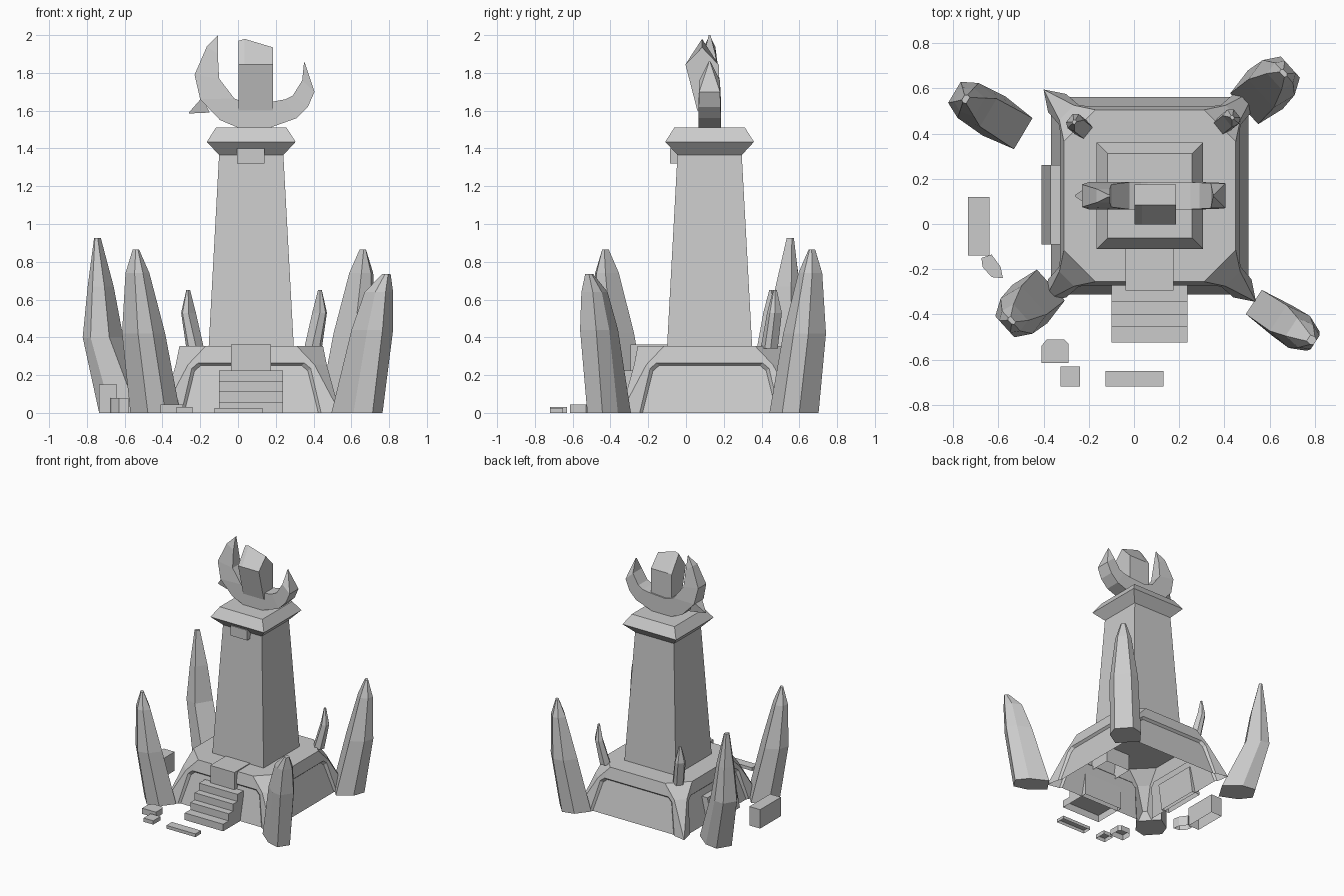
import bpy, bmesh
from mathutils import Vector, Matrix

if "Cube" in bpy.data.objects:
    bpy.data.objects.remove(bpy.data.objects["Cube"])

stone = bpy.data.materials.new("grey stone")
stone.use_nodes = True
GREY = (0.6, 0.6, 0.6, 1)
stone.diffuse_color = GREY
stone.node_tree.nodes["Principled BSDF"].inputs["Base Color"].default_value = GREY
CX, CY = 0.07, 0.125          # tower axis


def finish(name, bm, flip=True):
    bmesh.ops.remove_doubles(bm, verts=bm.verts, dist=1e-4)
    if flip:
        bmesh.ops.recalc_face_normals(bm, faces=bm.faces)
    me = bpy.data.meshes.new(name)
    bm.to_mesh(me)
    bm.free()
    me.materials.append(stone)
    ob = bpy.data.objects.new(name, me)
    bpy.context.collection.objects.link(ob)
    return ob


def strip(bm, a, b, closed=True):
    n = len(a)
    for i in range(n if closed else n - 1):
        j = (i + 1) % n
        bm.faces.new((a[i], a[j], b[j], b[i]))


def loft(name, rings, bottom=True, top=True):
    bm = bmesh.new()
    loops = [[bm.verts.new(p) for p in r] for r in rings]
    for a, b in zip(loops, loops[1:]):
        strip(bm, a, b)
    if bottom:
        bm.faces.new(loops[0][::-1])
    if top:
        bm.faces.new(loops[-1])
    return finish(name, bm)


def rect(x0, x1, y0, y1, z):
    return [(x0, y0, z), (x1, y0, z), (x1, y1, z), (x0, y1, z)]


def square(half, z):
    return rect(CX - half, CX + half, CY - half, CY + half, z)


def box(name, x0, x1, y0, y1, z0, z1):
    return loft(name, [rect(x0, x1, y0, y1, z0), rect(x0, x1, y0, y1, z1)], bottom=False)


# Base: four arched walls with sunken panels, sloped corners, open underneath
def mirrored(pts):
    return [(-x, y, z) for x, y, z in pts] + [(x, y, z) for x, y, z in reversed(pts)]


arch = mirrored([(.47, -.47, 0), (.335, -.40, .255), (.24, -.38, .355)])
opening = mirrored([(.37, -.45, 0), (.315, -.402, .235), (.28, -.397, .265)])
panel = mirrored([(.355, -.437, 0), (.30, -.385, .222), (.268, -.38, .25)])
bm = bmesh.new()
tops = []
for k in range(4):
    turn = Matrix.Translation((CX, CY, 0)) @ Matrix.Rotation(k * 1.5707963, 4, 'Z')
    a, o, p = ([bm.verts.new(turn @ Vector(v)) for v in ps] for ps in (arch, opening, panel))
    strip(bm, a, o, False)
    strip(bm, o, p, False)
    bm.faces.new(p)
    tops += [a[2], a[3]]
    # sloped corner between this wall and the next
    nxt = [bm.verts.new(turn @ Vector((-y, x, z))) for x, y, z in arch[:3]]
    bm.faces.new((a[5], nxt[1], a[4]))
    bm.faces.new((a[4], nxt[1], nxt[2], a[3]))
bm.faces.new(tops)
finish("base", bm)

# Tower shaft and flared cap
loft("tower_shaft", [square(.225, .355), square(.17, 1.37)], False, False)
loft("tower_cap", [square(.17, 1.365), square(.235, 1.435), square(.187, 1.51)])
box("tower_plaque", -.005, .14, -.085, 0, 1.32, 1.40)

# Entrance stairs and the block above them
for i, front in enumerate((-.525, -.455, -.40, -.345)):
    box("stair_step", -.1, .237, front, -.27, i * .056, (i + 1) * .056)
box("entrance_block", -.037, .175, -.295, -.1, .225, .362)

# Side slab leaning on the wall
loft("side_slab", [rect(-.41, -.34, -.09, .26, 0), rect(-.37, -.31, -.09, .26, .2)], False)

# Crescent: outer edge, inner edge and half thickness along the arc
arc = [((-.115, 1.99), (-.106, 2.0), .005), ((-.165, 1.94), (-.107, 1.9), .03),
       ((-.23, 1.79), (-.10, 1.77), .05), ((-.20, 1.66), (-.02, 1.665), .06),
       ((-.095, 1.55), (.03, 1.645), .06), ((0, 1.51), (.06, 1.64), .06),
       ((.17, 1.51), (.195, 1.65), .06), ((.31, 1.56), (.25, 1.66), .06),
       ((.37, 1.62), (.29, 1.68), .058), ((.405, 1.70), (.34, 1.76), .055),
       ((.355, 1.85), (.35, 1.86), .005)]
loft("crescent", [[(o[0], CY - t, o[1]), (i[0], CY - t, i[1]),
                   (i[0], CY + t, i[1]), (o[0], CY + t, o[1])] for o, i, t in arc])
loft("crescent_spike", [[(-.19, CY - .05, 1.67), (-.19, CY + .05, 1.67),
                         (-.15, CY + .05, 1.59), (-.15, CY - .05, 1.59)],
                        [(-.26, CY - .004, 1.59), (-.26, CY + .004, 1.59),
                         (-.258, CY + .004, 1.585), (-.258, CY - .004, 1.585)]])

# Gem held inside the crescent
side = [(.06, 1.6), (-.003, 1.845), (.085, 1.98), (.175, 1.84), (.175, 1.6)]
loft("gem", [[(x, y, z - drop * (z > 1.9)) for y, z in side]
             for x, drop in ((.003, .01), (.035, 0), (.185, .045))])


# Curved shards: each station is height, inner reach, outer reach, half width
def shard(name, x, y, direction, stations):
    u = Vector((*direction, 0)).normalized()
    v = Vector((-u.y, u.x, 0))
    rings = []
    for z, inner, outer, h in stations:
        c = Vector((x, y, z))
        mid = inner + (outer - inner) * .6
        rings.append([c + u * inner - v * h * .8, c + u * mid - v * h, c + u * outer - v * h * .6,
                      c + u * outer + v * h * .6, c + u * mid + v * h, c + u * inner + v * h * .8])
    return loft(name, rings)


shard("back_right_shard", -.49, .40, (-.857, .514),
      [(0, 0, .25, .1), (.4, .18, .355, .09), (.67, .225, .335, .06), (.925, .285, .31, .02)])
shard("front_left_shard", .53, -.345, (.835, -.55),
      [(0, 0, .25, .08), (.44, .13, .315, .085), (.64, .2, .325, .06), (.735, .29, .325, .02)])
for name, x, y, s in (("front_right_shard", -.39, -.29, -1), ("back_left_shard", .51, .53, 1)):
    shard(name, x, y, (.74 * s, .67 * s),
          [(0, -.03, .18, .115), (.42, .07, .245, .105), (.74, .15, .245, .06), (.865, .195, .215, .02)])
for name, x, y, s in (("small_right_shard", -.2, .40, -1), ("small_left_shard", .37, .42, 1)):
    shard(name, x, y, (.75 * s, .6),
          [(.34, 0, .075, .04), (.53, .055, .11, .04), (.65, .075, .09, .01)])

# Fallen rubble
box("rubble_block", -.735, -.64, -.14, .12, 0, .15)
loft("rubble_chunk", [[(-.675, -.15, z), (-.67, -.19, z), (-.63, -.235, z), (-.58, -.24, z),
                       (-.59, -.19, z), (-.63, -.135, z)] for z in (0, .08)], False)
loft("rubble_stone", [[(-.41, -.615, z), (-.29, -.615, z), (-.29, -.53, z), (-.31, -.51, z),
                       (-.385, -.51, z), (-.41, -.54, z)] for z in (0, .045)], False)
box("rubble_tile", -.325, -.24, -.72, -.63, 0, .03)
box("rubble_plank", -.125, .13, -.72, -.65, 0, .025)
